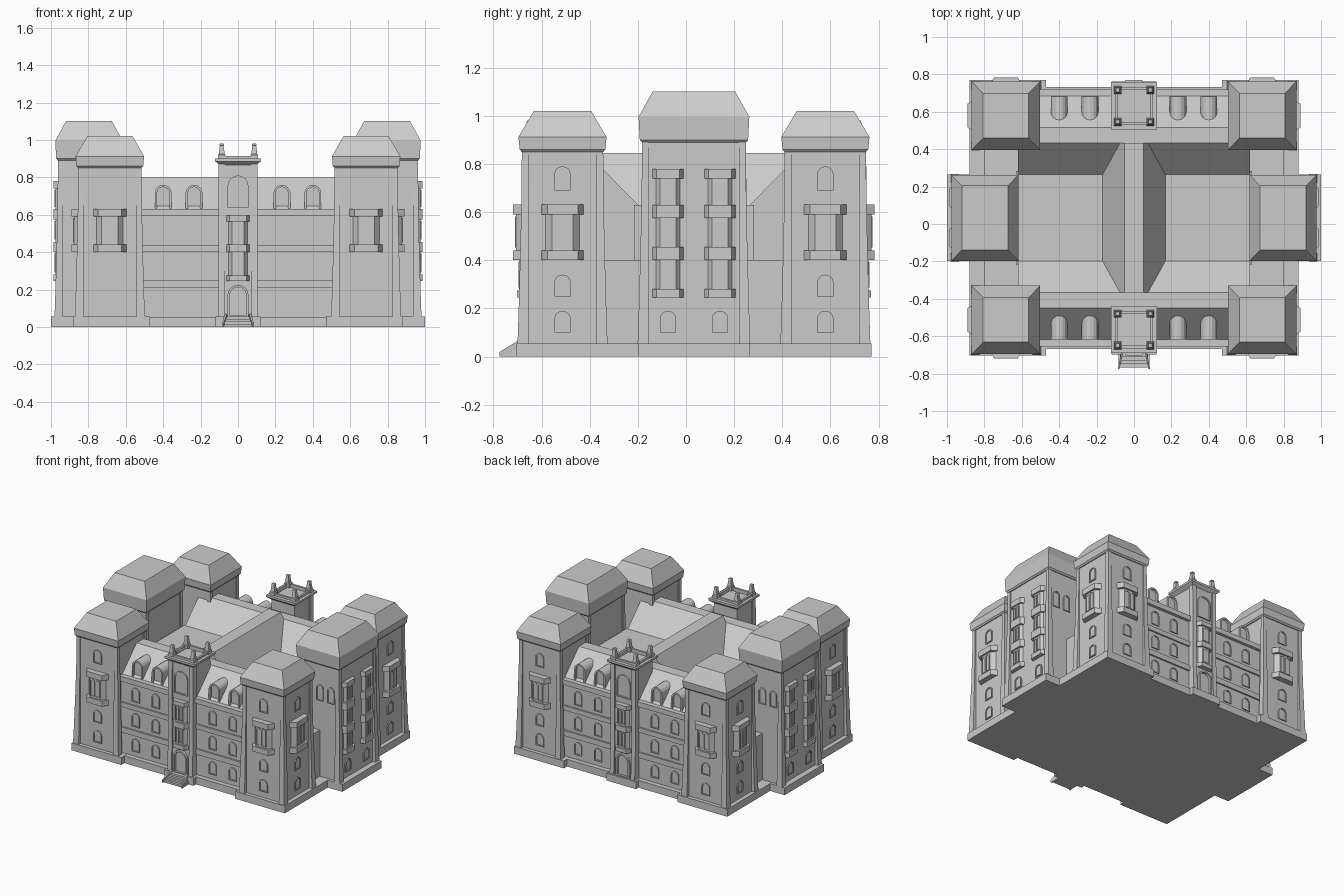
import bpy, bmesh, math

if "Cube" in bpy.data.objects:
    bpy.data.objects.remove(bpy.data.objects["Cube"])

CY = 0.033          # symmetry line of the building in y; all y below are relative to it


class Part:
    """Collects lofted pieces in one mesh, mirrored over the building's axes."""

    def __init__(self, name, mx=False, my=False):
        self.name, self.mx, self.my, self.bm = name, mx, my, bmesh.new()

    def loft(self, rings):
        vs = [[self.bm.verts.new(p) for p in r] for r in rings]
        n = len(rings[0])
        for a, b in zip(vs, vs[1:]):
            for i in range(n):
                j = (i + 1) % n
                self.bm.faces.new((a[i], a[j], b[j], b[i]))
        self.bm.faces.new(vs[0])
        self.bm.faces.new(vs[-1])

    def box(self, x0, x1, y0, y1, z0, z1):
        self.loft([rect(x0, x1, y0, y1, z) for z in (z0, z1)])

    def done(self):
        bmesh.ops.recalc_face_normals(self.bm, faces=self.bm.faces)
        me = bpy.data.meshes.new(self.name)
        self.bm.to_mesh(me)
        self.bm.free()
        ob = bpy.data.objects.new(self.name, me)
        bpy.context.collection.objects.link(ob)
        ob.location.y = CY
        if self.mx or self.my:
            m = ob.modifiers.new("mirror", 'MIRROR')
            m.use_axis = (self.mx, self.my, False)
            m.use_mirror_merge = False
        return ob


def rect(x0, x1, y0, y1, z):
    return [(x0, y0, z), (x1, y0, z), (x1, y1, z), (x0, y1, z)]


def rings(cx, cy, levels):
    return [rect(cx - hx, cx + hx, cy - hy, cy + hy, z) for hx, hy, z in levels]


def on(face, x, y, u, d, z):
    """Point on a wall: u along it, d out of it; face 'f' looks to -y, 's' to +x."""
    return (x + u, y - d, z) if face == 'f' else (x + d, y + u, z)


def arch(w, z0, z1, n=8):
    pts = [(-w, z0), (w, z0)]
    return pts + [(w * math.cos(math.pi * i / n), z1 - w + w * math.sin(math.pi * i / n))
                  for i in range(n + 1)]


def window(part, face, x, y, w, z0, z1, t=0.008, out=0.008, back=0.02, deep=0.006):
    a, b = arch(w, z0, z1), arch(w - t, z0 + t, z1 - t)
    part.loft([[on(face, x, y, u, d, z) for u, z in o] for o, d in
               ((a, -back), (a, out), (b, out), (b, out - deep))])


def canted(part, face, x, y, w, f, d, z0, z1):
    plan = [(-w, -0.02), (-w, 0), (-f, d), (f, d), (w, 0), (w, -0.02)]
    part.loft([[on(face, x, y, u, e, z) for u, e in plan] for z in (z0, z1)])


def bay(part, face, x, y, w, d, bands, glass):
    """Canted bay window: shaft, wider bands, and panes between the bands."""
    canted(part, face, x, y, w * 0.8, w * 0.5, d * 0.7, bands[0][0], bands[-1][1])
    for z0, z1 in bands:
        canted(part, face, x, y, w, w * 0.72, d, z0, z1)
    for (_, a), (b, _) in zip(bands, bands[1:]):
        for s in (-1, 1):
            p = on(face, x, y, s * w * 0.24, d * 0.7, 0)
            window(glass, face, p[0], p[1], w * 0.2, a + 0.012, b - 0.008, 0.004, 0.004)


# plinth
p = Part("plinth")
p.box(-.88, .88, -.66, .66, 0, .055)
p.box(-.6, .6, -.70, .70, 0, .054)
p.box(-1, 1, -.232, .232, 0, .055)
p.box(-.12, .12, -.73, .73, 0, .055)
for sx in (-1, 1):
    x0, x1 = sorted((sx * .47, sx * .88))
    p.box(x0, x1, -.737, .737, 0, .055)
p.done()

# front and back wings, mansard to the street and slope to the courts
p = Part("wing", my=True)
prof = [(-.665, .04), (-.665, .63), (-.653, .63), (-.483, .80), (-.40, .80), (-.232, .63), (-.232, .04)]
p.loft([[(x, y, z) for y, z in prof] for x in (-.62, .62)])
p.done()

# string courses and eaves on the wings
p = Part("wing_bands", my=True)
for z0, z1, d in ((.21, .25, .012), (.40, .435, .012), (.595, .632, .022)):
    p.box(-.53, .53, -.665 - d, -.64, z0, z1)
p.done()

# court floor, side links, middle ridge roof
p = Part("court_block")
p.box(-.63, .63, -.25, .25, .04, .63)
p.done()
p = Part("side_links")
p.box(-.80, .80, -.42, .42, .04, .40)
p.done()
p = Part("middle_ridge")
p.loft([[(x, y, z) for x, z in ((-.17, .625), (-.05, .845), (.05, .845), (.17, .625))]
        for y in (-.40, .40)])
p.done()

win = Part("windows", mx=True, my=True)
bays = Part("bay_windows", mx=True, my=True)


def tower(name, cx, cy, wx, wy, top, zc, ze, zt, my):
    """Walls, flared corner piers, cornice and truncated hip roof."""
    body = Part(name + "_walls", True, my)
    body.loft(rings(cx, cy, [(wx, wy, .04), (wx, wy, ze)]))
    body.done()
    piers = Part(name + "_piers", True, my)
    for sx in (-1, 1):
        for sy in (-1, 1):
            rs = []
            for o, z in ((.024, .05), (.019, .2), (.012, .45), (.007, .7), (.006, zc + .02)):
                xs = sorted((cx + sx * (wx - .022), cx + sx * (wx + o)))
                ys = sorted((cy + sy * (wy - .022), cy + sy * (wy + o)))
                rs.append(rect(*xs, *ys, z))
            piers.loft(rs)
    piers.done()
    roof = Part(name + "_roof", True, my)
    roof.loft(rings(cx, cy, [(wx + .006, wy + .006, zc - .01), (wx + .015, wy + .015, zc),
                             (wx + .02, wy + .02, ze), (top[0], top[1], zt)]))
    roof.done()


# four corner towers
TX, TY, TW = .685, -.546, .163
tower("corner_tower", TX, TY, TW, TW, (.121, .119), .86, .912, 1.02, True)
for face, x, y in (('f', TX, TY - TW), ('s', TX + TW, TY)):
    bay(bays, face, x, y, .088, .042, [(.40, .44), (.59, .632)], win)
    for z0, z1 in ((.10, .19), (.25, .34), (.69, .79)):
        window(win, face, x, y, .034, z0, z1)

# two large side towers
SX, SW, SD = .797, .16, .21
tower("side_tower", SX, 0, SW, SD, (.123, .172), .90, .996, 1.10, False)
bay(bays, 's', SX + SW - .005, -.108, .067, .034,
    [(.245, .28), (.40, .455), (.575, .63), (.74, .78)], win)
for u in (-.045, .045):
    window(win, 'f', SX + .05 + u, -SD, .028, .62, .74)
for y in (-.108,):
    window(win, 's', SX + SW, y, .034, .10, .19)

# wing windows and roof dormers
dorm = Part("dormers", mx=True, my=True)
for x in (.235, .40):
    for z0, z1 in ((.09, .185), (.275, .375), (.46, .565)):
        window(win, 'f', x, -.665, .032, z0, z1)
    window(dorm, 'f', x, -.65, .045, .62, .76, .012, .0, .16, .015)
dorm.done()

# entrance towers in the middle of front and back
EY = -.598
p = Part("entrance_tower", my=True)
p.loft(rings(0, EY, [(.097, .105, .04), (.095, .102, .865), (.122, .125, .885), (.122, .125, .90),
                     (.10, .10, .90), (.10, .10, .915), (.085, .085, .915), (.085, .085, .89)]))
for s in (-1, 1):       # corner strips
    x0, x1 = sorted((s * .07, s * .103))
    p.loft([rect(x0, x1, EY - d, EY - .07, z) for d, z in ((.122, .05), (.112, .3), (.11, .87))])
p.done()
p = Part("pinnacles", mx=True, my=True)
for y in (EY - .085, EY + .085):
    p.loft(rings(.087, y, [(.021, .021, .895), (.021, .021, .92), (.016, .016, .925),
                           (.010, .010, .97), (.013, .013, .972), (.010, .010, .98)]))
p.done()

# entrance details: door, bay, upper arched window
p = Part("entrance_details", my=True)
F = EY - .104
window(p, 'f', 0, F, .056, .05, .225, .012, .018, .02, .018)
window(p, 'f', 0, F, .056, .64, .81, .010, .008)
bay(p, 'f', 0, F, .062, .034, [(.245, .275), (.40, .44), (.565, .597)], p)
p.done()

win.done()
bays.done()

# front steps with flared cheeks
p = Part("front_steps")
for i in range(4):
    w = .064 + .006 * i
    p.box(-w, w, -.745 - .018 * i, -.70, 0, .055 - .0135 * i)
for s in (-1, 1):
    p.loft([[(s * a, -.725, 0), (s * (a + .012), -.725, 0), (s * (a + .012), -.725, h), (s * a, -.725, h)]
            if k == 0 else
            [(s * (a + .02), -.808, 0), (s * (a + .028), -.808, 0), (s * (a + .028), -.808, .018), (s * (a + .02), -.808, .018)]
            for k, a, h in ((0, .058, .07), (1, .058, 0))])
p.done()
